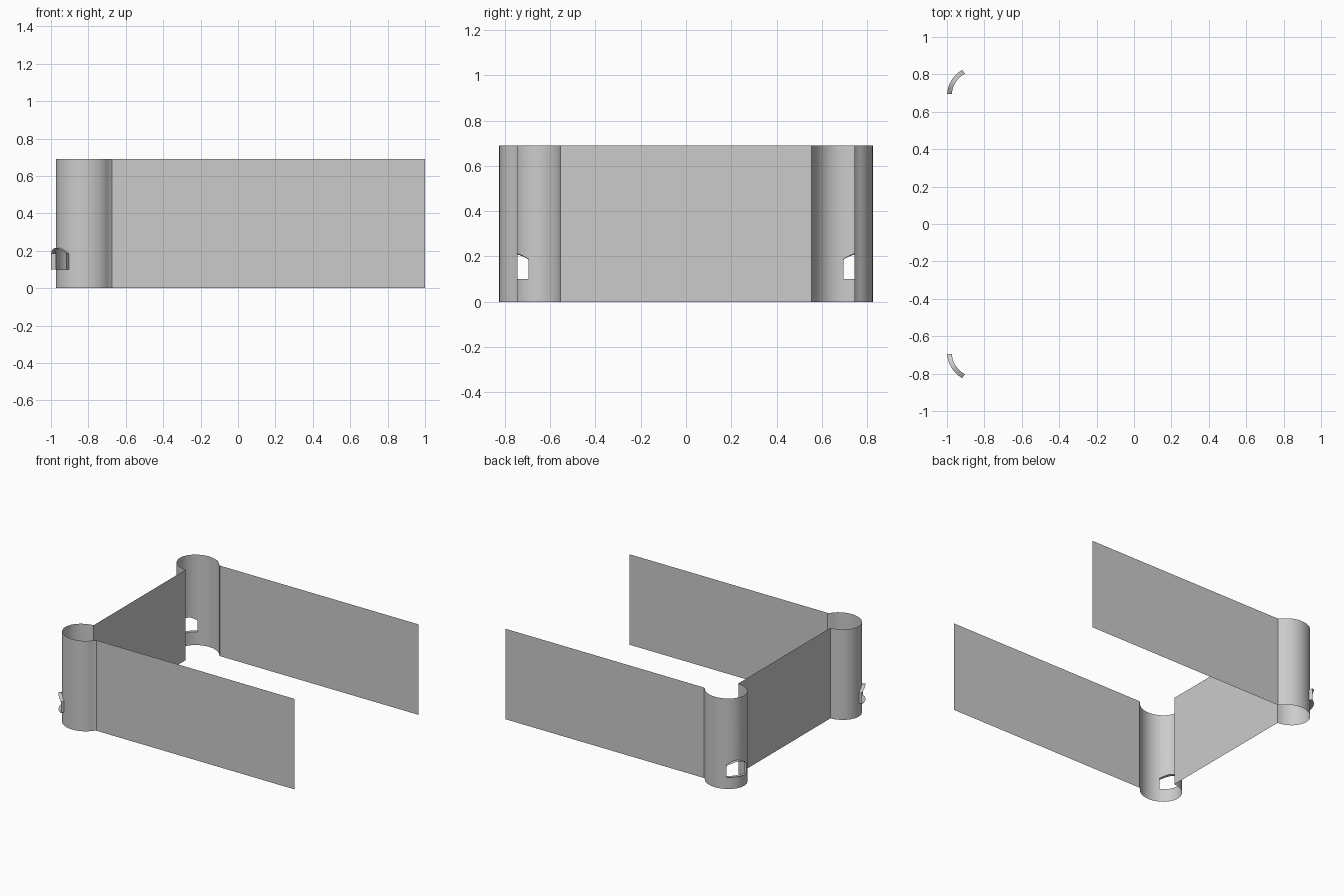
import bpy, bmesh, math

if "Cube" in bpy.data.objects:
    bpy.data.objects.remove(bpy.data.objects["Cube"])

H = 0.69                      # wall height
CX, CY = -0.822, 0.69         # tower centre
RX, RY = 0.152, 0.135         # tower radii
LIP = 0.025                   # window frame depth
WIN_A, WIN_B, SILL = 123, 178, 0.10


def ring(deg, off=0.0):
    a = math.radians(deg)
    return CX + (RX + off) * math.cos(a), CY + (RY + off) * math.sin(a)


def arch(deg):
    t = (deg - WIN_A) / (WIN_B - WIN_A) * 2 - 1
    return 0.187 + 0.028 * (1 - abs(t) ** 1.6)


def span(a, b, n):
    return [a + (b - a) * i / n for i in range(n + 1)]


def finish(bm, name):
    bmesh.ops.remove_doubles(bm, verts=bm.verts, dist=1e-5)
    me = bpy.data.meshes.new(name)
    bm.to_mesh(me)
    bm.free()
    ob = bpy.data.objects.new(name, me)
    bpy.context.collection.objects.link(ob)
    mod = ob.modifiers.new("mirror", 'MIRROR')
    mod.use_axis = (False, True, False)
    mod.merge_threshold = 0.0005
    bpy.ops.object.select_all(action='DESELECT')
    ob.select_set(True)
    bpy.context.view_layer.objects.active = ob
    bpy.ops.object.shade_smooth_by_angle(angle=math.radians(35))
    return ob


def strip(bm, lower, upper):
    lo = [bm.verts.new(p) for p in lower]
    up = [bm.verts.new(p) for p in upper]
    for i in range(len(lo) - 1):
        bm.faces.new((lo[i], up[i], up[i + 1], lo[i + 1]))


def sheet(bm, path, z0=0.0, z1=H):
    strip(bm, [(x, y, z0) for x, y in path], [(x, y, z1) for x, y in path])


# Side wall, open round tower with window opening, half of the cross wall
win = span(WIN_A, WIN_B, 10)
bm = bmesh.new()
sheet(bm, [(1.0, 0.745), (-0.674, 0.745)] + [ring(a) for a in span(30, WIN_A, 14)])
sheet(bm, [ring(a) for a in win], 0.0, SILL)
strip(bm, [(*ring(a), arch(a)) for a in win], [(*ring(a), H) for a in win])
sheet(bm, [ring(a) for a in span(WIN_B, 267, 14)] + [(ring(267)[0], 0.0)])
finish(bm, "walls_and_towers")

# Window frame: a lip projecting outwards around the opening
outline = [(a, arch(a)) for a in win] + [(a, SILL) for a in reversed(win)]
outline.append(outline[0])
bm = bmesh.new()
strip(bm, [(*ring(a), z) for a, z in outline], [(*ring(a, LIP), z) for a, z in outline])
finish(bm, "window_frames")
